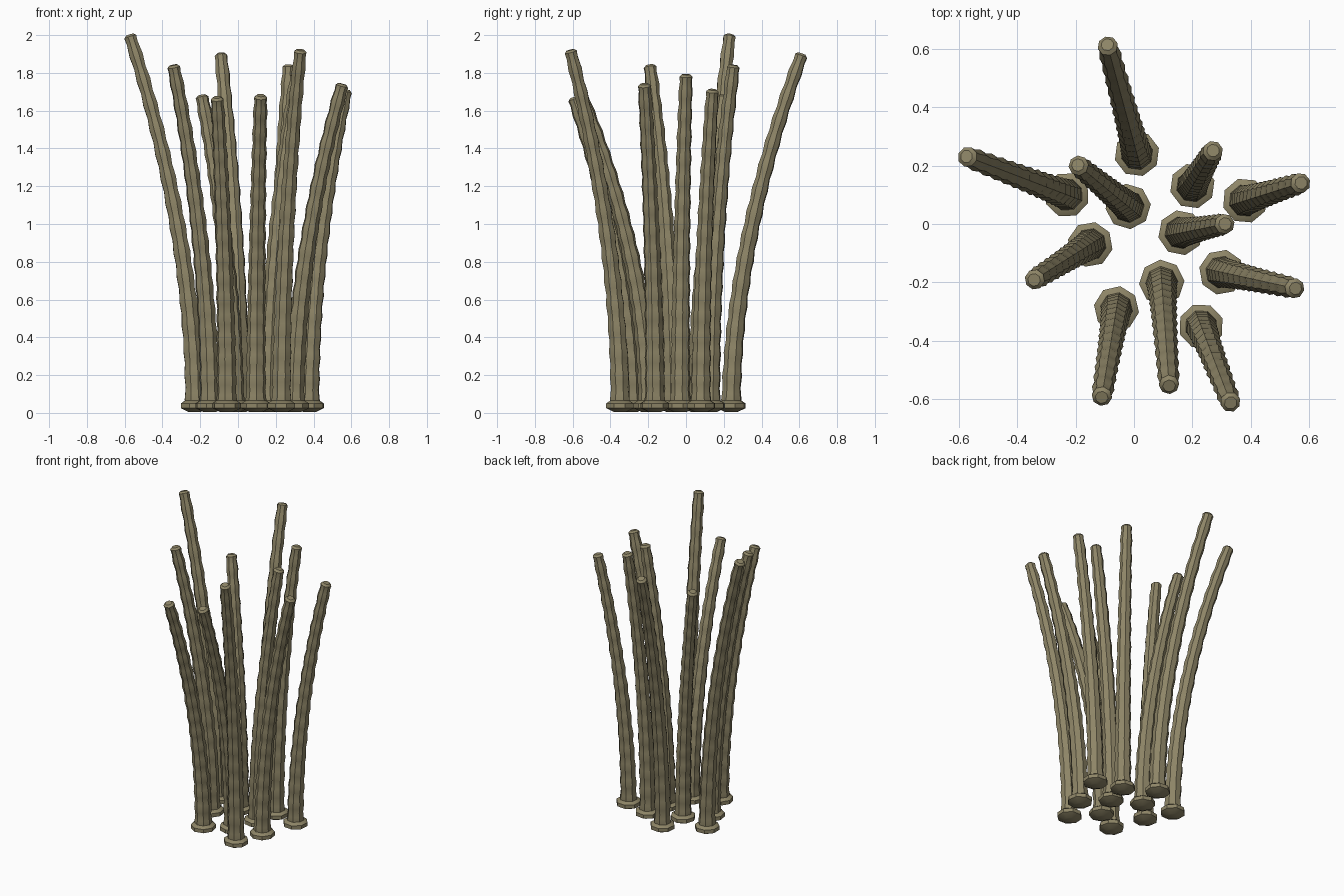
import bpy, bmesh, math
from mathutils import Vector

cube = bpy.data.objects.get("Cube")
if cube:
    bpy.data.objects.remove(cube, do_unlink=True)

mat = bpy.data.materials.new("olive stalk")
mat.use_nodes = True
colour = (0.27, 0.235, 0.135, 1)
mat.diffuse_color = colour
mat.node_tree.nodes["Principled BSDF"].inputs["Base Color"].default_value = colour

SIDES = 8
BUMPS = 15
STEPS = BUMPS * 4

# base x, y, then tip x, y and height
STALKS = [
    (0.01, 0.24, -0.09, 0.61, 1.89), (-0.23, 0.10, -0.57, 0.23, 1.99),
    (-0.02, 0.06, -0.19, 0.20, 1.67), (0.20, 0.13, 0.27, 0.25, 1.83),
    (0.38, 0.08, 0.57, 0.14, 1.70), (0.16, -0.03, 0.31, 0.00, 1.78),
    (-0.15, -0.07, -0.34, -0.19, 1.83), (0.30, -0.165, 0.55, -0.22, 1.73),
    (-0.06, -0.29, -0.11, -0.59, 1.66), (0.095, -0.20, 0.12, -0.55, 1.67),
    (0.23, -0.35, 0.33, -0.61, 1.91),
]


def loft(name, rings):
    """Skin a closed tube through (centre, axis, radius, side direction) rings."""
    bm = bmesh.new()
    loops = []
    for centre, axis, radius, side in rings:
        u = (side - axis * side.dot(axis)).normalized()
        v = axis.cross(u)
        loops.append([bm.verts.new(centre + radius * (u * math.cos(a) + v * math.sin(a)))
                      for a in (math.tau * i / SIDES for i in range(SIDES))])
    for low, high in zip(loops, loops[1:]):
        for i in range(SIDES):
            j = (i + 1) % SIDES
            bm.faces.new((low[i], low[j], high[j], high[i]))
    bm.faces.new(loops[0][::-1])
    bm.faces.new(loops[-1])
    mesh = bpy.data.meshes.new(name)
    bm.to_mesh(mesh)
    bm.free()
    mesh.materials.append(mat)
    obj = bpy.data.objects.new(name, mesh)
    bpy.context.collection.objects.link(obj)
    bpy.ops.object.select_all(action="DESELECT")
    obj.select_set(True)
    bpy.context.view_layer.objects.active = obj
    bpy.ops.object.shade_smooth_by_angle(angle=math.radians(40))


up = Vector((0, 0, 1))
for n, (bx, by, tx, ty, height) in enumerate(STALKS, 1):
    lean = Vector((tx - bx, ty - by, 0))
    root = Vector((bx, by, 0))

    def path(t):
        return root + lean * t ** 1.85 + up * (0.04 + (height - 0.04) * t)

    # Bumpy tapering stalk bending outwards
    rings = []
    for i in range(STEPS + 1):
        t = i / STEPS
        axis = (path(t + 0.01) - path(max(t - 0.01, 0))).normalized()
        radius = 0.053 - 0.018 * t + 0.003 * math.sin(math.tau * BUMPS * t)
        rings.append((path(t), axis, radius, lean))
    # Chamfered tip
    rings.append((path(1) + axis * 0.012, axis, 0.022, lean))
    loft(f"stalk_{n}", rings)

    # Flared foot
    foot = [(0.005, 0.035), (0.025, 0.078), (0.05, 0.078), (0.065, 0.055)]
    loft(f"foot_{n}", [(root + up * z, up, r, lean) for z, r in foot])
